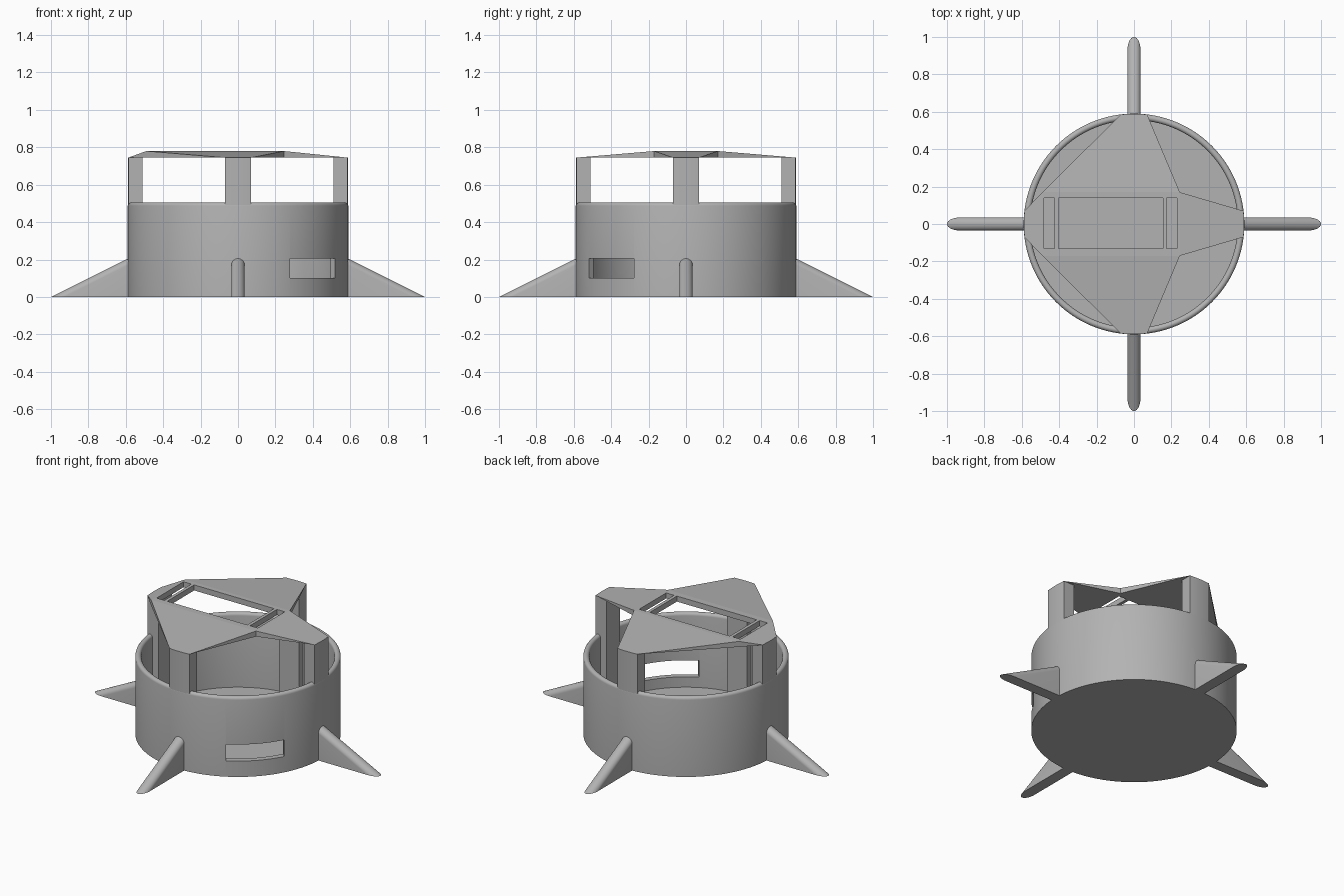
import bpy, bmesh
from math import sin, cos, pi, radians
from mathutils import Matrix

if "Cube" in bpy.data.objects:
    bpy.data.objects.remove(bpy.data.objects["Cube"], do_unlink=True)

R, WALL, RIM = 0.59, 0.035, 0.505        # cup radius, thickness, rim height
POST_HALF, POST_TOP, TOP = 0.07, 0.745, 0.78

grey = bpy.data.materials.new("plain grey")
grey.use_nodes = True
colour = (0.45, 0.45, 0.45, 1)
grey.diffuse_color = colour
grey.node_tree.nodes["Principled BSDF"].inputs["Base Color"].default_value = colour


def finish(bm, name, angle=0):
    """Turn a bmesh into a named grey object."""
    bmesh.ops.recalc_face_normals(bm, faces=bm.faces)
    mesh = bpy.data.meshes.new(name)
    bm.to_mesh(mesh)
    bm.free()
    mesh.materials.append(grey)
    ob = bpy.data.objects.new(name, mesh)
    bpy.context.collection.objects.link(ob)
    ob.rotation_euler.z = angle
    return ob


def select(ob):
    bpy.ops.object.select_all(action='DESELECT')
    ob.select_set(True)
    bpy.context.view_layer.objects.active = ob


def smooth(ob):
    select(ob)
    bpy.ops.object.shade_smooth_by_angle(angle=radians(30))


def cut_box(ob, centre, size, angle=0):
    """Cut a box-shaped opening through an object."""
    bm = bmesh.new()
    bmesh.ops.create_cube(bm, size=1, matrix=Matrix.Rotation(angle, 4, 'Z')
                          @ Matrix.Translation(centre) @ Matrix.Diagonal((*size, 1)))
    cutter = finish(bm, "opening_cutter")
    cutter.hide_render = True
    mod = ob.modifiers.new("opening", 'BOOLEAN')
    mod.operation, mod.solver, mod.object = 'DIFFERENCE', 'EXACT', cutter
    select(ob)
    bpy.ops.object.modifier_apply(modifier=mod.name)
    bpy.data.objects.remove(cutter, do_unlink=True)


# Cup: lathed profile with a rounded rim and a thin floor
r = WALL / 2
profile = [(0, 0), (R, 0)]
profile += [(R - r + r * cos(pi * i / 8), RIM - r + r * sin(pi * i / 8)) for i in range(9)]
profile += [(R - WALL, WALL), (0, WALL)]
bm = bmesh.new()
verts = [bm.verts.new((x, 0, z)) for x, z in profile]
edges = [bm.edges.new(pair) for pair in zip(verts, verts[1:])]
bmesh.ops.spin(bm, geom=verts + edges, cent=(0, 0, 0), axis=(0, 0, 1),
               angle=2 * pi, steps=128, use_merge=True)
bmesh.ops.remove_doubles(bm, verts=bm.verts, dist=0.0001)
cup = finish(bm, "cup")

# Side window in the wall
cut_box(cup, (R, 0, 0.153), (0.4, 0.34, 0.105), radians(-45))
smooth(cup)


# Post: straight inner face, outer face following the cup
def post(name, angle):
    bm = bmesh.new()
    ro = R - 0.0008
    ys = [POST_HALF * (i / 4 - 1) for i in range(9)]
    ring = [(0.51, -POST_HALF)] + [((ro * ro - y * y) ** 0.5, y) for y in ys] + [(0.51, POST_HALF)]
    base = bm.faces.new([bm.verts.new((x, y, WALL / 2)) for x, y in ring])
    up = bmesh.ops.extrude_face_region(bm, geom=[base])["geom"]
    bmesh.ops.translate(bm, vec=(0, 0, POST_TOP - WALL / 2),
                        verts=[v for v in up if isinstance(v, bmesh.types.BMVert)])
    smooth(finish(bm, name, angle))


# Fin: arched section sliding down a slope until it meets the ground
def fin(name, angle, half=0.035, height=0.205, tip=1.0, root=R - 0.015):
    slope = (tip - R) / height
    top = (tip - root) / slope
    arch = [(half * cos(pi * i / 16), top - half + half * sin(pi * i / 16)) for i in range(17)]
    bm = bmesh.new()
    wall = [bm.verts.new((root, y, z)) for y, z in arch]
    ground = [bm.verts.new((root + z * slope, y, 0)) for y, z in arch]
    feet = [bm.verts.new((root, y, 0)) for y in (half, -half)]
    for i in range(16):
        bm.faces.new((wall[i], wall[i + 1], ground[i + 1], ground[i]))
    bm.faces.new((feet[0], wall[0], ground[0]))
    bm.faces.new((feet[1], ground[-1], wall[-1]))
    bm.faces.new([feet[0]] + wall + [feet[1]])
    bm.faces.new([feet[0]] + ground + [feet[1]])
    smooth(finish(bm, name, angle))


for i, side in enumerate(("left", "back", "right", "front")):
    post(side + "_post", i * pi / 2)
    fin(side + "_fin", i * pi / 2)

# Top plate: raised centre with four flaps sloping down to the posts
E, P = 0.586, POST_HALF
corners = [(0.245, 0.17), (-0.49, 0.17), (-0.49, -0.17), (0.245, -0.17)]
flap_ends = [((P, E), (-P, E)), ((-E, P), (-E, -P)), ((-P, -E), (P, -E)), ((E, -P), (E, P))]
bm = bmesh.new()
low = [bm.verts.new((x, y, POST_TOP)) for x, y in corners]
high = [bm.verts.new((x, y, TOP)) for x, y in corners]
ends = [[bm.verts.new((x, y, POST_TOP)) for x, y in pair] for pair in flap_ends]
outline = []
for i in range(4):
    j = (i + 1) % 4
    a, b = ends[i]
    bm.faces.new((high[i], a, b, high[j]))
    bm.faces.new((low[i], a, high[i]))
    bm.faces.new((b, low[j], high[j]))
    outline += [low[i], a, b]
bm.faces.new(high)
bm.faces.new(outline)
plate = finish(bm, "top_plate")

# Main opening and the two narrow slots
for x0, x1 in ((-0.405, 0.155), (-0.48, -0.425), (0.175, 0.23)):
    cut_box(plate, ((x0 + x1) / 2, 0.005, TOP), (x1 - x0, 0.27, 0.3))
